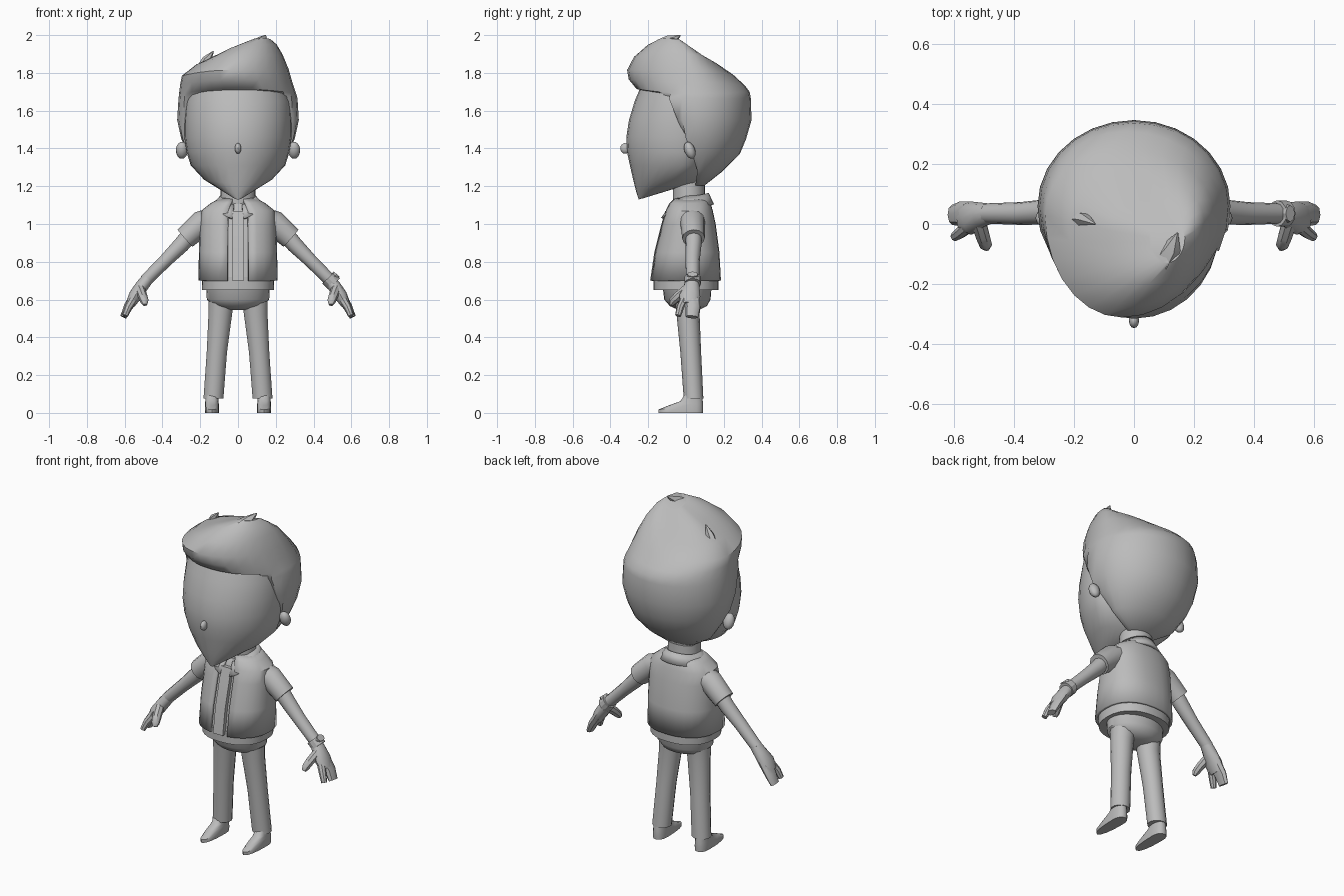
import bpy, bmesh, math
from mathutils import Vector

grey = bpy.data.materials.new("plain_grey")
grey.diffuse_color = (0.5, 0.5, 0.5, 1)


def finish(name, bm, solid=0.0, angle=40):
    bmesh.ops.recalc_face_normals(bm, faces=bm.faces)
    me = bpy.data.meshes.new(name)
    bm.to_mesh(me)
    bm.free()
    ob = bpy.data.objects.new(name, me)
    bpy.context.collection.objects.link(ob)
    me.materials.append(grey)
    bpy.ops.object.select_all(action='DESELECT')
    ob.select_set(True)
    bpy.context.view_layer.objects.active = ob
    bpy.ops.object.shade_smooth_by_angle(angle=math.radians(angle))
    if solid:
        m = ob.modifiers.new("thickness", 'SOLIDIFY')
        m.thickness = solid
        m.offset = -1
    return ob


def skin(name, rings, solid=0.0, caps=True, gap=0.0, angle=40):
    """Join rings of points; faces at the front within |x| < gap are left out."""
    bm = bmesh.new()
    vs = [[bm.verts.new(p) for p in r] for r in rings]
    n = len(rings[0])
    for a, b in zip(vs, vs[1:]):
        for i in range(n):
            j = (i + 1) % n
            q = (a[i], a[j], b[j], b[i])
            mid = sum((v.co for v in q), Vector()) / 4
            if gap and abs(mid.x) < gap and mid.y < 0:
                continue
            bm.faces.new(q)
    if caps:
        bm.faces.new(vs[0])
        bm.faces.new(vs[-1])
    return finish(name, bm, solid, angle)


def ring(L, R, F, B, cy=0.0, cx=0.0, cut=-9, n=28, p=2.0):
    """Oval through left/right (x, z) and front/back (y, z); flat at y = cut."""
    pts = []
    for i in range(n):
        a = 2 * math.pi * i / n - math.pi / 2
        c, s = math.cos(a), math.sin(a)
        ex = math.copysign(abs(c) ** (2 / p), c)
        ey = math.copysign(abs(s) ** (2 / p), s)
        sx, sy = (R if c > 0 else L), (B if s > 0 else F)
        x = cx + abs(sx[0] - cx) * ex
        y = cy + abs(sy[0] - cy) * ey
        pts.append((x, max(y, cut), sx[1] * c * c + sy[1] * s * s))
    return pts


def flat(z, w, f, b, cx=0.0, **k):
    k.setdefault("cy", (f + b) / 2)
    return ring((cx - w, z), (cx + w, z), (f, z), (b, z), cx=cx, **k)


def tube(name, s, path, n=12, angle=40):
    """Tube along (x, y, z, radius, radius along y), mirrored by s."""
    P = [Vector((s * q[0], q[1], q[2])) for q in path]
    rings = []
    for i, q in enumerate(path):
        t = (P[min(i + 1, len(P) - 1)] - P[max(i - 1, 0)]).normalized()
        v = (Vector((0, 1, 0)) - t * t.y).normalized()
        u = t.cross(v)
        rings.append([P[i] + u * q[3] * math.cos(2 * math.pi * k / n)
                      + v * q[4] * math.sin(2 * math.pi * k / n) for k in range(n)])
    return skin(name, rings, angle=angle)


def ball(name, loc, size, tilt=0.0):
    bm = bmesh.new()
    bmesh.ops.create_uvsphere(bm, u_segments=12, v_segments=8, radius=1)
    bmesh.ops.scale(bm, vec=size, verts=bm.verts)
    ob = finish(name, bm)
    ob.location = loc
    ob.rotation_euler.x = tilt


# Face, tapering to a pointed chin
face = [ring((-.02, 1.135), (.02, 1.135), (-.25, 1.13), (-.215, 1.14), -.235),
        ring((-.10, 1.185), (.10, 1.185), (-.262, 1.165), (-.05, 1.19), -.15),
        ring((-.18, 1.235), (.18, 1.235), (-.275, 1.215), (.06, 1.215), -.07)]
for z, w, f, b in [(1.31, .25, -.297, .12), (1.38, .272, -.312, .15), (1.46, .284, -.316, .15),
                   (1.55, .284, -.302, .15), (1.65, .276, -.272, .15), (1.75, .25, -.23, .15)]:
    face.append(flat(z, w, f, b, cy=-.02))
skin("face", face)
ball("nose", (0, -.322, 1.40), (.017, .026, .028))
for s in (-1, 1):
    ball("ear", (s * .297, .02, 1.39), (.032, .028, .047), .35)

# Hair: back shell with a swept hairline, then a lopsided quiff
hair = [flat(z, w, -.30, b, cy=.06, cut=c) for z, w, b, c in [
    (1.205, .09, .10, .05), (1.28, .205, .195, .06), (1.37, .265, .285, .035),
    (1.45, .30, .318, .0), (1.55, .322, .347, -.045), (1.665, .315, .343, -.09)]]
for L, R, F, B, cx in [
        ((-.312, 1.69), (.308, 1.69), (-.262, 1.715), (.337, 1.70), 0),
        ((-.306, 1.74), (.288, 1.75), (-.303, 1.765), (.31, 1.735), -.03),
        ((-.297, 1.785), (.268, 1.82), (-.312, 1.815), (.25, 1.79), -.04),
        ((-.22, 1.845), (.235, 1.90), (-.275, 1.885), (.17, 1.845), 0),
        ((-.09, 1.905), (.205, 1.95), (-.20, 1.95), (.08, 1.885), .05),
        ((.05, 1.96), (.17, 1.98), (-.13, 1.985), (0, 1.935), .11)]:
    hair.append(ring(L, R, F, B, B[0] * .3 - .045, cx))
skin("hair", hair)
tube("hair_tuft", 1, [(-.20, .02, 1.80, .035, .03), (-.165, .015, 1.87, .025, .022),
                      (-.13, 0, 1.915, .003, .003)], 6)
tube("hair_tuft", 1, [(.10, -.12, 1.94, .04, .05), (.13, -.08, 1.97, .03, .035),
                      (.145, -.03, 1.998, .003, .003)], 6)

# Neck, shirt and open vest
skin("neck", [flat(1.05, .10, -.07, .11), flat(1.15, .092, -.07, .10), flat(1.26, .09, -.07, .10)])
body = [(.70, .21, -.19, .185), (.85, .207, -.168, .177), (1.0, .202, -.13, .157),
        (1.07, .195, -.11, .142), (1.11, .145, -.09, .13), (1.14, .09, -.06, .115)]
skin("vest", [flat(*r, p=2.3) for r in body], solid=.015, caps=False, gap=.035)
skin("shirt", [flat(z, w - .022, f + .022, b - .022, p=2.3) for z, w, f, b in body])
skin("shirt_placket", [[(x, f + d, z) for x, d in ((-.032, .0), (.032, .0), (.032, .03), (-.032, .03))]
                       for z, w, f, b in body[:4]])
skin("shirt_hem", [flat(.65, .19, -.172, .172, p=2.3), flat(.72, .192, -.172, .172, p=2.3)])
skin("collar", [ring((-.095, 1.15), (.095, 1.15), (-.085, 1.10), (.12, 1.165), .02),
                ring((-.14, 1.095), (.14, 1.095), (-.135, 1.03), (.148, 1.105), .01)],
     solid=.014, caps=False, gap=.035)

# Trousers hips
skin("hips", [flat(.545, .06, -.04, .07), flat(.565, .13, -.085, .11),
              flat(.60, .165, -.115, .13), flat(.72, .172, -.13, .14)])

for s in (-1, 1):
    # Legs and shoes
    skin("trouser_leg", [flat(z, w, f, b, cx=s * x, n=14) for x, z, w, f, b in [
        (.13, .075, .054, -.012, .092), (.112, .32, .055, -.03, .08),
        (.094, .52, .064, -.05, .072), (.088, .60, .07, -.06, .08)]])
    skin("shoe", [ring((s * .138 - w, z), (s * .138 + w, z), (f, zf), (b, z), .03, s * .138, n=16, p=2.3)
                  for z, zf, w, f, b in [(0, 0, .037, -.145, .09), (.025, .018, .038, -.145, .091),
                                         (.05, .04, .036, -.09, .09), (.068, .062, .035, -.03, .088),
                                         (.10, .10, .034, -.005, .085)]])
    # Sleeve, arm and hand
    tube("sleeve", s, [(.13, .03, 1.03, .06, .07), (.19, .035, 1.005, .068, .065),
                       (.28, .04, .925, .06, .06)])
    tube("arm", s, [(.24, .04, .96, .045, .045), (.30, .04, .89, .043, .042),
                    (.38, .035, .81, .036, .038), (.49, .035, .70, .033, .034)])
    tube("palm", s, [(.475, .035, .715, .032, .033), (.51, .03, .67, .035, .042),
                     (.545, .02, .62, .034, .056), (.57, .02, .575, .026, .05)])
    tube("fingers", s, [(.55, .03, .61, .028, .045), (.582, .035, .56, .024, .04),
                        (.607, .03, .508, .017, .034)], 8)
    tube("index_finger", s, [(.55, -.005, .61, .024, .022), (.58, -.03, .56, .02, .02),
                             (.598, -.042, .515, .016, .016)], 8)
    tube("thumb", s, [(.52, .01, .66, .026, .026), (.505, -.04, .62, .025, .025),
                      (.495, -.07, .59, .022, .022), (.492, -.08, .572, .012, .012)], 8)

# Wristwatch on one arm
tube("watch_strap", 1, [(.478, .035, .715, .043, .044), (.508, .035, .683, .043, .044)], angle=30)
tube("watch_face", 1, [(.50, .035, .71, .022, .032), (.522, .035, .735, .02, .028)], 8, 30)
